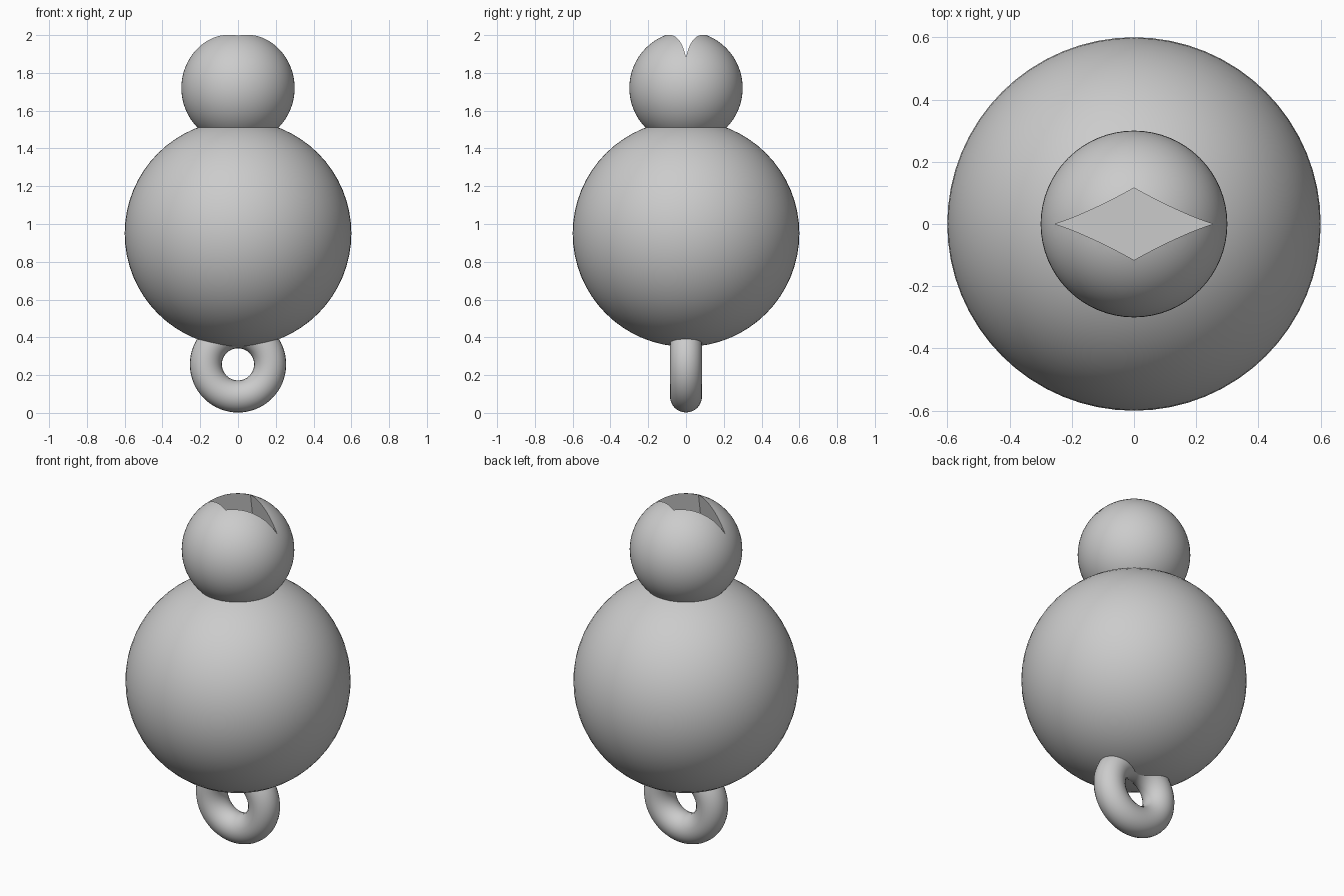
import bpy
import math

cube = bpy.data.objects.get("Cube")
if cube:
    bpy.data.objects.remove(cube, do_unlink=True)

# One plain grey for every part
grey = bpy.data.materials.new("plain_grey")
grey.use_nodes = True
colour = (0.6, 0.6, 0.6, 1)
grey.diffuse_color = colour
grey.node_tree.nodes["Principled BSDF"].inputs["Base Color"].default_value = colour


def finish(name):
    """Name the active object, colour it and smooth its curved faces."""
    part = bpy.context.object
    part.name = name
    part.data.materials.append(grey)
    bpy.ops.object.shade_smooth_by_angle(angle=math.radians(30))
    return part


def sphere(name, radius, z):
    bpy.ops.mesh.primitive_uv_sphere_add(
        segments=64, ring_count=32, radius=radius, location=(0, 0, z))
    return finish(name)


# Round body and head
sphere("body", 0.6, 0.95)
head = sphere("head", 0.3, 1.72)

# Hanging ring under the body
bpy.ops.mesh.primitive_torus_add(
    major_segments=64, minor_segments=24, major_radius=0.17,
    minor_radius=0.085, location=(0, 0, 0.257), rotation=(math.pi / 2, 0, 0))
finish("ring")

# Diamond slot in the head, slightly wider at its flat floor
floor_z, top_z = 1.8, 2.1
bpy.ops.mesh.primitive_cone_add(
    vertices=4, radius1=0.146, radius2=0.1, depth=top_z - floor_z,
    location=(0, 0, (floor_z + top_z) / 2))
cutter = bpy.context.object
cutter.name = "slot_cutter"
cutter.scale.x = 1.9
cutter.hide_render = True

slot = head.modifiers.new("slot", "BOOLEAN")
slot.operation = "DIFFERENCE"
slot.solver = "EXACT"
slot.object = cutter

# Bake the cut, then drop the cutter
bpy.ops.object.select_all(action="DESELECT")
bpy.context.view_layer.objects.active = head
head.select_set(True)
bpy.ops.object.modifier_apply(modifier=slot.name)
bpy.data.objects.remove(cutter, do_unlink=True)
bpy.ops.object.shade_smooth_by_angle(angle=math.radians(30))
